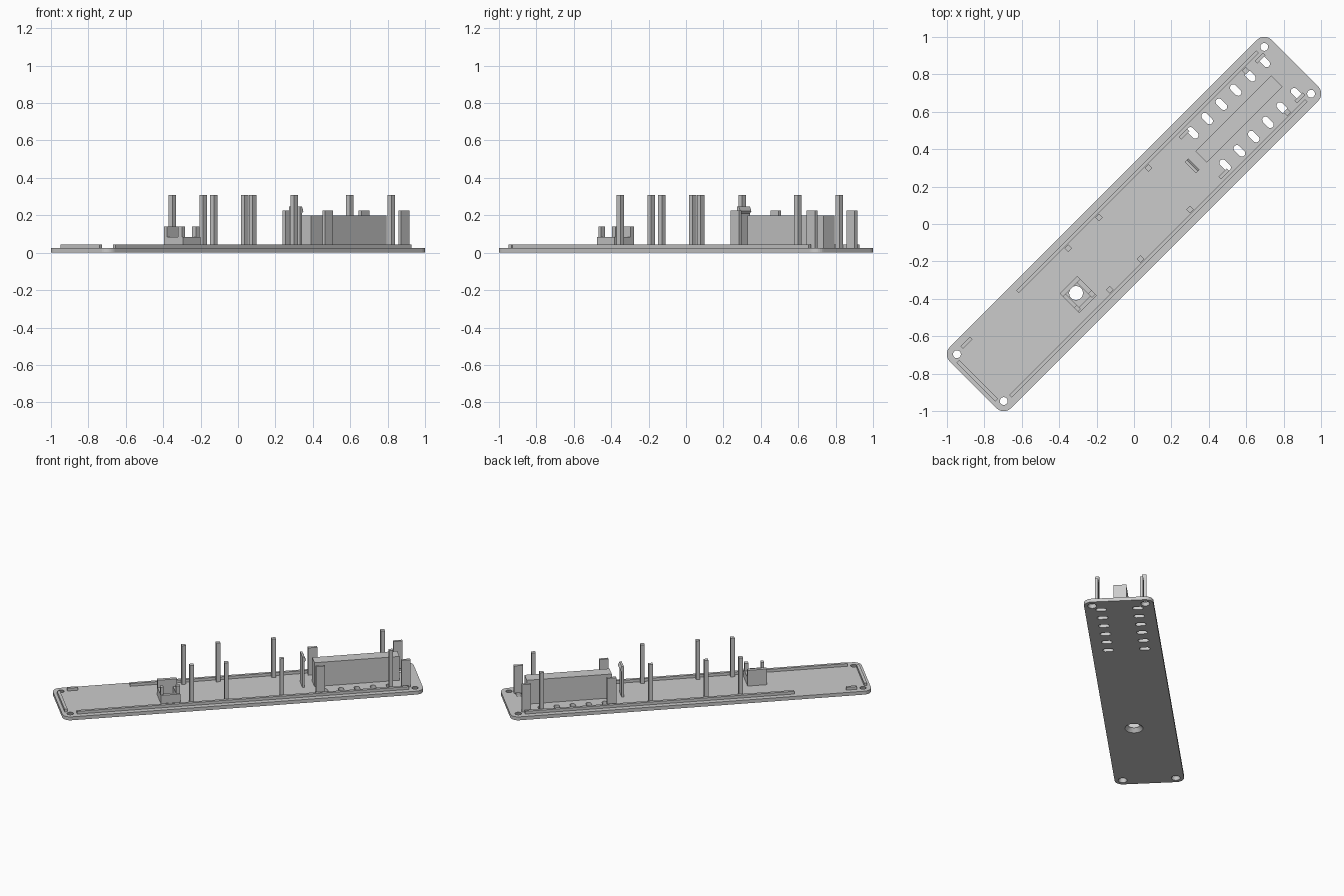
import bpy, bmesh
from math import radians, sin, cos, pi
from mathutils import Matrix, Vector

if "Cube" in bpy.data.objects:
    bpy.data.objects.remove(bpy.data.objects["Cube"])

TURN = Matrix.Rotation(radians(45), 4, 'Z')   # the panel lies on the diagonal
BASE = 0.025                                  # plate thickness

grey = bpy.data.materials.new("plain_grey")
grey.use_nodes = True
grey.diffuse_color = (0.6, 0.6, 0.6, 1)
grey.node_tree.nodes["Principled BSDF"].inputs["Base Color"].default_value = (0.6, 0.6, 0.6, 1)


def finish(name, bm):
    bmesh.ops.recalc_face_normals(bm, faces=bm.faces)
    bm.transform(TURN)
    mesh = bpy.data.meshes.new(name)
    bm.to_mesh(mesh)
    bm.free()
    mesh.materials.append(grey)
    ob = bpy.data.objects.new(name, mesh)
    bpy.context.collection.objects.link(ob)
    return ob


def box(name, u0, u1, v0, v1, z0, z1):
    bm = bmesh.new()
    for p in bmesh.ops.create_cube(bm, size=1)["verts"]:
        p.co = Vector((u1 if p.co.x > 0 else u0, v1 if p.co.y > 0 else v0,
                       z1 if p.co.z > 0 else z0))
    return finish(name, bm)


def centred(name, u, v, length, width, top):
    return box(name, u - length / 2, u + length / 2, v - width / 2, v + width / 2,
               BASE, top)


def rounded_outline(u, v, length, width, radius, steps=8):
    """Points of a rounded rectangle; a circle when both sides equal the diameter."""
    a, b = length / 2 - radius, width / 2 - radius
    points = []
    for k, (su, sv) in enumerate(((1, 1), (-1, 1), (-1, -1), (1, -1))):
        for i in range(steps + 1):
            t = (k + i / steps) * pi / 2
            p = (u + su * a + radius * cos(t), v + sv * b + radius * sin(t))
            if not points or (Vector(p) - Vector(points[-1])).length > 1e-4:
                points.append(p)
    if (Vector(points[0]) - Vector(points[-1])).length < 1e-4:
        points.pop()
    return points


def circle(u, v, radius):
    return rounded_outline(u, v, 2 * radius, 2 * radius, radius)


# Base plate outline, then its holes as pairs of lower and upper outlines
outer = rounded_outline(0, 0, 2.432, 0.462, 0.054)
loops = [(outer, outer)]
for su in (-1, 1):
    for sv in (-1, 1):
        # Countersunk screw holes
        loops.append((circle(su * 1.162, sv * 0.177, 0.03),
                      circle(su * 1.162, sv * 0.177, 0.021)))
for i in range(6):
    for sv in (-1, 1):
        # Vent slots
        slot = rounded_outline(0.567 + i * 0.108, sv * 0.122, 0.036, 0.072, 0.018)
        loops.append((slot, slot))
# Flared button hole
loops.append((circle(-0.48, -0.042, 0.06), circle(-0.48, -0.042, 0.037)))

bm = bmesh.new()
rims = ([], [])
for pair in loops:
    rings = [[bm.verts.new((u, v, z)) for u, v in points]
             for points, z in zip(pair, (0, BASE))]
    for ring, rim in zip(rings, rims):
        rim += [bm.edges.new((ring[i - 1], ring[i])) for i in range(len(ring))]
    low, high = rings
    for i in range(len(low)):
        bm.faces.new((low[i - 1], low[i], high[i], high[i - 1]))
for rim in rims:
    bmesh.ops.triangle_fill(bm, edges=rim, use_beauty=True, normal=(0, 0, 1))
finish("base_plate", bm)

# Locating rails along the edges
RAIL = 0.045
box("right_rail", -1.119, 1.119, -0.194, -0.174, BASE, RAIL)
box("left_rail_long", -0.696, 1.119, 0.174, 0.194, BASE, RAIL)
box("left_rail_short", -1.119, -1.047, 0.174, 0.194, BASE, RAIL)
box("end_rail", -1.195, -1.175, -0.146, 0.146, BASE, RAIL)

# Tall support posts and the tabs around the block, on both sides
for side, s in (("left", 1), ("right", -1)):
    for i, u in enumerate((-0.34, -0.107, 0.267, 1.002)):
        centred(f"{side}_post_{i + 1}", u, s * 0.157, 0.028, 0.028, 0.308)
    for i, u in enumerate((0.529, 1.104)):
        centred(f"{side}_tab_{i + 1}", u, s * 0.15, 0.062, 0.02, 0.225)

# Long component block
box("long_block", 0.508, 1.081, -0.043, 0.043, BASE, 0.2)

# Snap clip with a wedge-shaped head
bm = bmesh.new()
profile = [(0.427, BASE), (0.441, BASE), (0.441, 0.21), (0.452, 0.222),
           (0.441, 0.248), (0.427, 0.248)]
face = bm.faces.new([bm.verts.new((u, -0.042, z)) for u, z in profile])
grown = bmesh.ops.extrude_face_region(bm, geom=[face])["geom"]
bmesh.ops.translate(bm, vec=(0, 0.084, 0),
                    verts=[g for g in grown if isinstance(g, bmesh.types.BMVert)])
bm.faces.ensure_lookup_table()
finish("snap_clip", bm)

# Button holder: low frame, tall back wall and two latch pegs
LOW, HIGH = 0.085, 0.14
box("holder_back_wall", -0.543, -0.412, -0.007, 0.018, BASE, HIGH)
box("holder_front_wall", -0.543, -0.412, -0.129, -0.106, BASE, LOW)
for side, u0, u1 in (("near", -0.543, -0.522), ("far", -0.438, -0.412)):
    box(f"holder_{side}_wall", u0, u1, -0.106, -0.007, BASE, LOW)
    box(f"holder_{side}_peg", u0, u1, -0.12, -0.09, LOW, HIGH)
